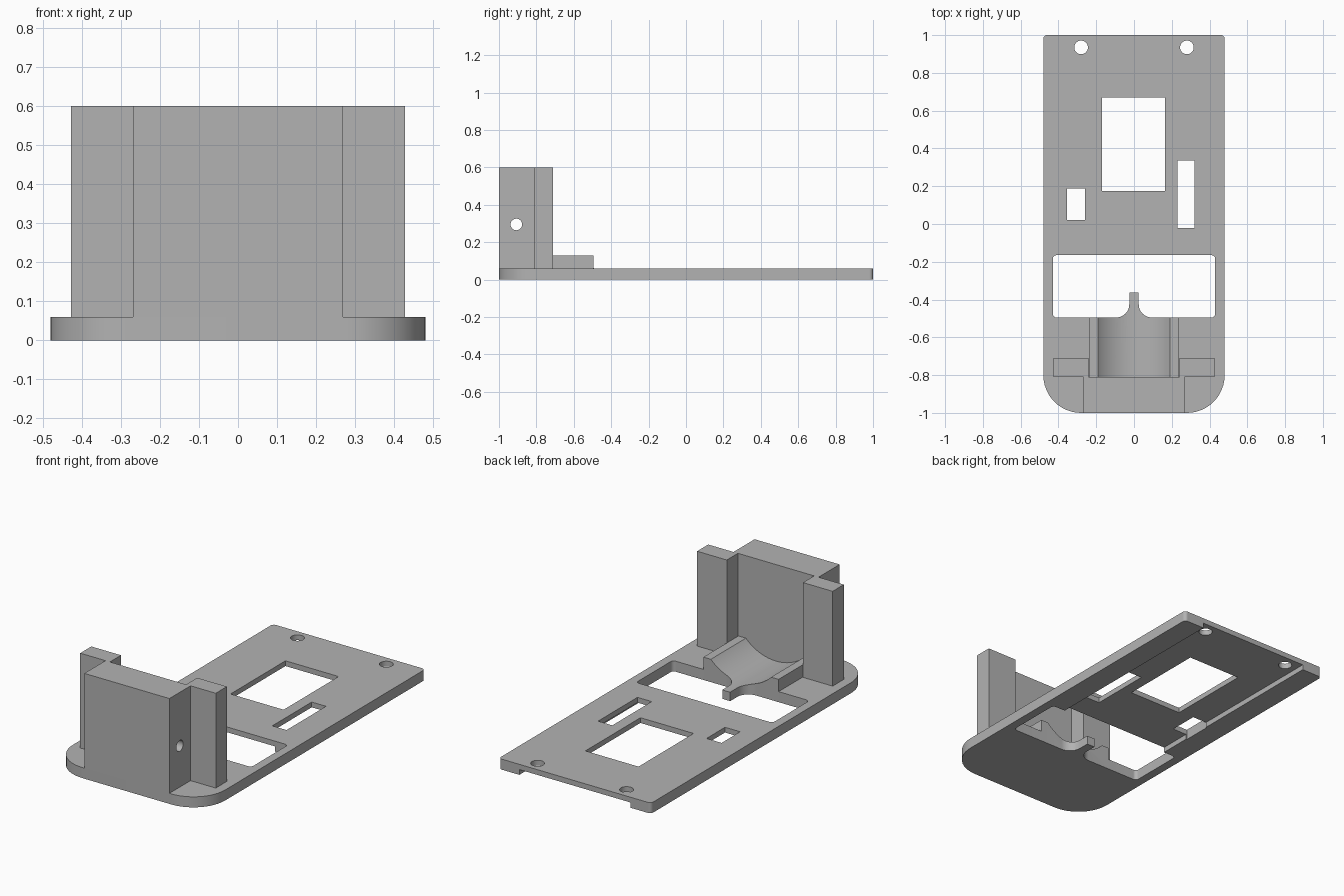
import bpy, bmesh, math
from mathutils import Vector, Matrix

if "Cube" in bpy.data.objects:
    bpy.data.objects.remove(bpy.data.objects["Cube"])

grey = bpy.data.materials.new("plain grey")
grey.use_nodes = True
colour = (0.45, 0.45, 0.45, 1)
grey.diffuse_color = colour
grey.node_tree.nodes["Principled BSDF"].inputs["Base Color"].default_value = colour


def add_object(name, bm):
    bmesh.ops.recalc_face_normals(bm, faces=bm.faces)
    mesh = bpy.data.meshes.new(name)
    bm.to_mesh(mesh)
    bm.free()
    mesh.materials.append(grey)
    obj = bpy.data.objects.new(name, mesh)
    bpy.context.collection.objects.link(obj)
    return obj


def prism(name, outline, z0, z1):
    """Extrude a plan outline upwards."""
    bm = bmesh.new()
    face = bm.faces.new([bm.verts.new((x, y, z0)) for x, y in outline])
    top = bmesh.ops.extrude_face_region(bm, geom=[face])["geom"]
    moved = [v for v in top if isinstance(v, bmesh.types.BMVert)]
    bmesh.ops.translate(bm, verts=moved, vec=(0, 0, z1 - z0))
    return add_object(name, bm)


def arc(cx, cy, r, a0, a1, steps=12):
    angles = [math.radians(a0 + (a1 - a0) * i / steps) for i in range(steps + 1)]
    return [(cx + r * math.cos(a), cy + r * math.sin(a)) for a in angles]


def rounded(x0, x1, y0, y1, front, back):
    """Rectangle outline with separate front and back corner radii."""
    return (arc(x0 + front, y0 + front, front, 180, 270)
            + arc(x1 - front, y0 + front, front, 270, 360)
            + arc(x1 - back, y1 - back, back, 0, 90)
            + arc(x0 + back, y1 - back, back, 90, 180))


def box_outline(x0, x1, y0, y1):
    return [(x0, y0), (x1, y0), (x1, y1), (x0, y1)]


def mirrored(half):
    """Close a +x half outline with its mirror image."""
    return half + [(-x, y) for x, y in reversed(half)]


def cylinder(name, centre, radius, length, axis, segments=48):
    bm = bmesh.new()
    turn = Vector((0, 0, 1)).rotation_difference(Vector(axis)).to_matrix().to_4x4()
    bmesh.ops.create_cone(bm, cap_ends=True, segments=segments, radius1=radius,
                          radius2=radius, depth=length,
                          matrix=Matrix.Translation(centre) @ turn)
    return add_object(name, bm)


def cut(target, cutter):
    cutter.hide_render = True
    cutter.hide_viewport = True
    mod = target.modifiers.new("cut", "BOOLEAN")
    mod.operation = "DIFFERENCE"
    mod.solver = "EXACT"
    mod.object = cutter


def finish(obj):
    """Apply the cuts and smooth only the curved walls."""
    bpy.context.view_layer.update()
    graph = bpy.context.evaluated_depsgraph_get()
    obj.data = bpy.data.meshes.new_from_object(obj.evaluated_get(graph))
    obj.modifiers.clear()
    bpy.ops.object.select_all(action="DESELECT")
    obj.select_set(True)
    bpy.context.view_layer.objects.active = obj
    bpy.ops.object.shade_smooth_by_angle(angle=math.radians(30))


TOP = 0.06
# Base plate with generous front corners
plate = prism("base_plate", rounded(-0.48, 0.48, -1, 1, 0.2, 0.02), 0, TOP)

# Openings through the plate
openings = {
    "wide_opening": rounded(-0.43, 0.43, -0.495, -0.165, 0.02, 0.02),
    "window": box_outline(-0.17, 0.165, 0.175, 0.67),
    "right_slot": box_outline(-0.355, -0.26, 0.02, 0.187),
    "left_slot": box_outline(0.23, 0.32, -0.02, 0.335),
    "cradle_seat": box_outline(-0.237, 0.237, -0.81, -0.48),
}
for name, outline in openings.items():
    cut(plate, prism(name + "_cutter", outline, -0.1, 0.2))
for side in (-1, 1):
    cut(plate, cylinder("screw_hole_cutter", (side * 0.28, 0.935, 0), 0.036, 0.4, (0, 0, 1)))

# Underside recess leaving a rail along each side
cut(plate, prism("recess_cutter", box_outline(-0.35, 0.35, -0.3, 1.1), -0.1, 0.03))
finish(plate)

# Front wall block with a post behind each side
wall = prism("front_wall", mirrored([(0.268, -1), (0.268, -0.81), (0.427, -0.81),
                                     (0.427, -0.71), (0.24, -0.71), (0.24, -0.81)]), TOP, 0.6)
cut(wall, cylinder("cross_hole_cutter", (0, -0.907, 0.295), 0.031, 2, (1, 0, 0)))
finish(wall)

# Cradle with filleted tongue, hollowed by a lengthwise trough
half = [(0.237, -0.81), (0.237, -0.495)] + arc(0.095, -0.425, 0.07, 270, 180) + [(0.025, -0.362)]
cradle = prism("cradle", mirrored(half), 0, 0.13)
half_width, low = 0.19, 0.05
depth = 0.13 - low
radius = (half_width ** 2 + depth ** 2) / (2 * depth)
cut(cradle, cylinder("trough_cutter", (0, -0.5, low + radius), radius, 1, (0, 1, 0), 96))
finish(cradle)
